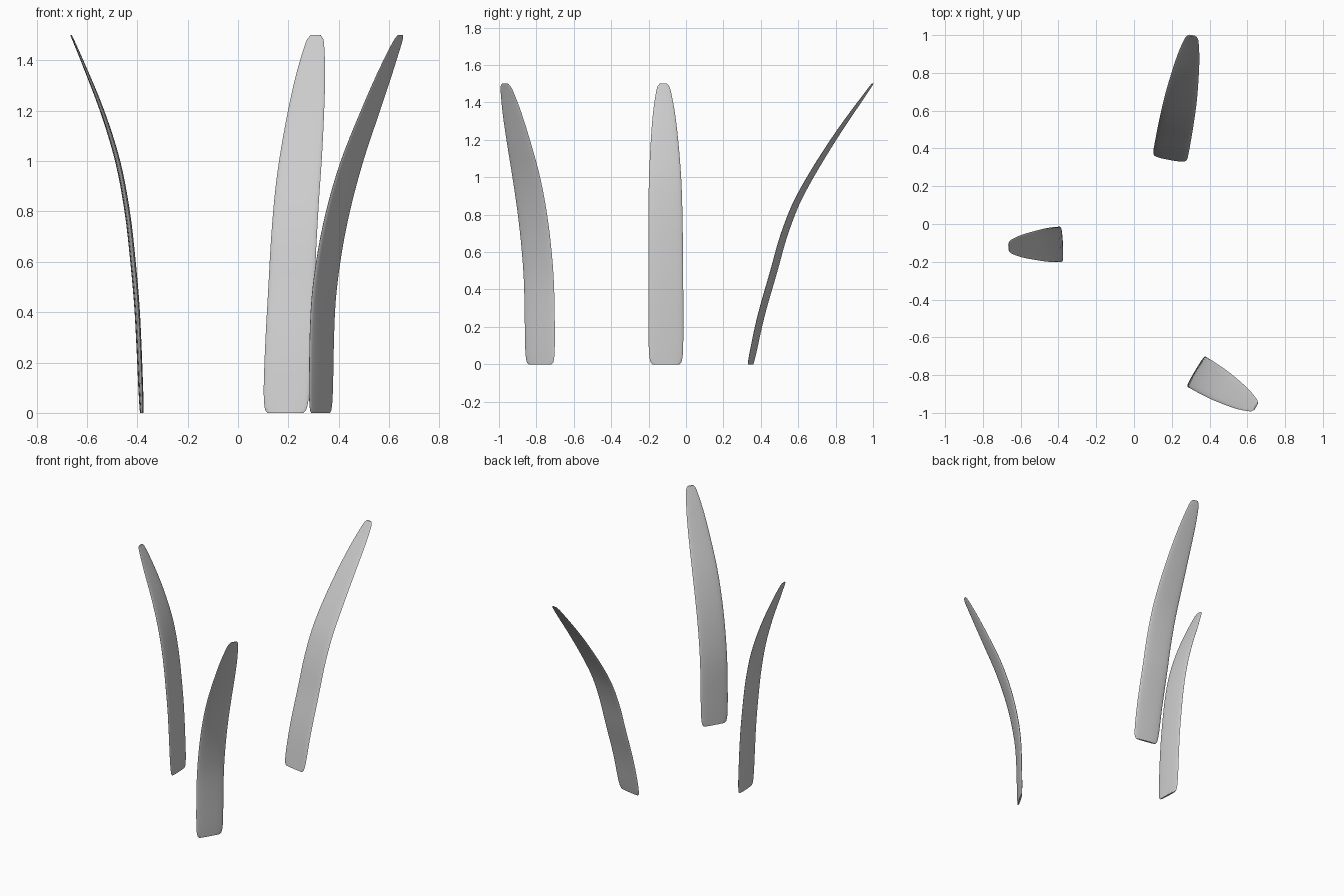
import bpy, bmesh, math

if "Cube" in bpy.data.objects:
    bpy.data.objects.remove(bpy.data.objects["Cube"])

# (height, value) profiles shared by all blades
HALF_WIDTH = [(0, .072), (.01, .082), (.05, .09), (.15, .093), (.5, .093), (.8, .091),
              (1.0, .086), (1.2, .073), (1.35, .058), (1.45, .041), (1.485, .032), (1.5, .02)]
HALF_THICK = [(0, .006), (.1, .008), (.7, .0095), (1.2, .008), (1.5, .003)]
HEIGHTS = [0, .004, .01, .025, .05, .1] + [.15 + .05 * i for i in range(25)] + [1.4, 1.43, 1.45, 1.47, 1.485, 1.495, 1.5]


def sample(points, z):
    """Smooth (Hermite) interpolation through height/value points."""
    def slope(i):
        a, b = points[max(i - 1, 0)], points[min(i + 1, len(points) - 1)]
        return (b[1] - a[1]) / (b[0] - a[0])
    for i in range(len(points) - 1):
        (z0, v0), (z1, v1) = points[i], points[i + 1]
        if z <= z1 + 1e-9:
            h = z1 - z0
            t = (z - z0) / h
            return ((2*t**3 - 3*t*t + 1) * v0 + (t**3 - 2*t*t + t) * h * slope(i)
                    + (3*t*t - 2*t**3) * v1 + (t**3 - t*t) * h * slope(i + 1))


def blade(name, base, lean_dir, lean):
    """Loft thin rounded sections along a blade that bends towards lean_dir."""
    n = math.hypot(*lean_dir)
    dx, dy = lean_dir[0] / n, lean_dir[1] / n
    bm = bmesh.new()
    rings = []
    for z in sorted({round(h, 4) for h in HEIGHTS}):
        w, t, off = sample(HALF_WIDTH, z), sample(HALF_THICK, z), sample(lean, z)
        ring = []
        for k in range(20):
            a = 2 * math.pi * k / 20
            c, s = math.cos(a), math.sin(a)
            u = w * math.copysign(abs(c) ** .85, c)
            v = off + t * math.copysign(abs(s) ** .85, s)
            ring.append(bm.verts.new((base[0] + dx * v + dy * u, base[1] + dy * v - dx * u, z)))
        rings.append(ring)
    for r0, r1 in zip(rings, rings[1:]):
        for k in range(20):
            j = (k + 1) % 20
            bm.faces.new((r0[k], r0[j], r1[j], r1[k]))
    bm.faces.new(rings[0])
    bm.faces.new(rings[-1])
    bmesh.ops.recalc_face_normals(bm, faces=bm.faces)
    mesh = bpy.data.meshes.new(name)
    bm.to_mesh(mesh)
    bm.free()
    ob = bpy.data.objects.new(name, mesh)
    bpy.context.collection.objects.link(ob)
    bpy.ops.object.select_all(action='DESELECT')
    ob.select_set(True)
    bpy.context.view_layer.objects.active = ob
    bpy.ops.object.shade_smooth_by_angle(angle=math.radians(50))


# Strongly leaning blade at the back
blade("back_grass_blade", (.189, .345), (.18, .98),
      [(0, 0), (.25, .055), (.5, .127), (.7, .185), (.9, .268), (1.2, .45), (1.5, .663)])
# Blade on the left, bending outwards
blade("left_grass_blade", (-.382, -.107), (-1, -.05),
      [(0, 0), (.4, .018), (.6, .035), (.8, .058), (1.0, .096), (1.2, .158), (1.4, .238), (1.5, .281)])
# Blade at the front right
blade("front_grass_blade", (.328, -.78), (.86, -.51),
      [(0, 0), (.4, .01), (.6, .035), (.8, .08), (1.0, .145), (1.2, .23), (1.4, .32), (1.5, .368)])
